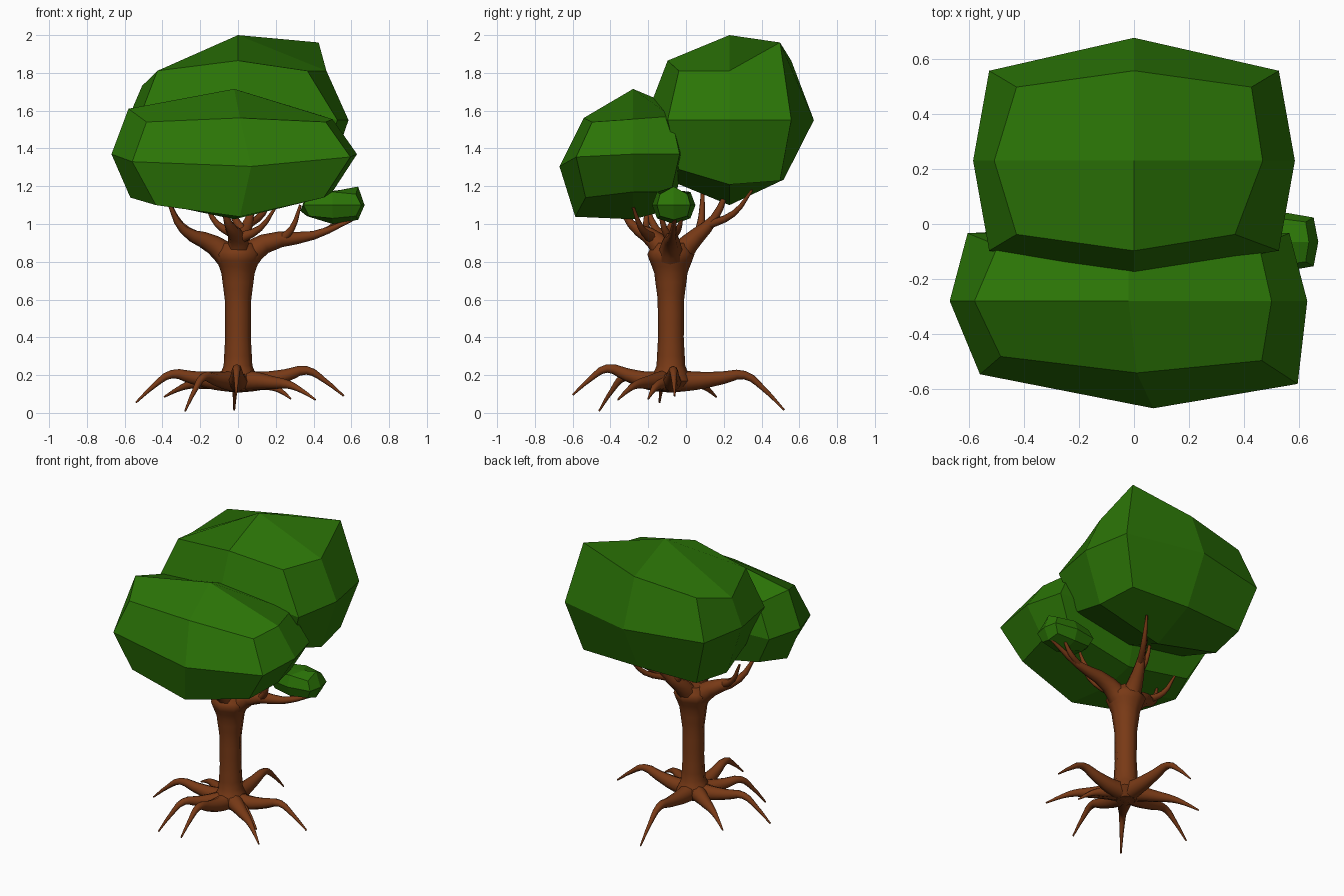
import bpy, bmesh, math
from mathutils import Vector

if "Cube" in bpy.data.objects:
    bpy.data.objects.remove(bpy.data.objects["Cube"])


def material(name, rgb):
    m = bpy.data.materials.new(name)
    m.diffuse_color = (*rgb, 1)
    m.use_nodes = True
    m.node_tree.nodes["Principled BSDF"].inputs["Base Color"].default_value = m.diffuse_color
    return m


BARK = material("bark", (0.19, 0.042, 0.008))
LEAF = material("leaf", (0.024, 0.175, 0.002))
FOOT = Vector((0, -0.08, 0.17))
FORK = Vector((0, -0.08, 0.78))


def add_object(name, mesh, mat, smooth):
    mesh.materials.clear()
    mesh.materials.append(mat)
    for p in mesh.polygons:
        p.use_smooth = smooth
    if smooth:
        mesh.set_sharp_from_angle(angle=math.radians(50))
    ob = bpy.data.objects.new(name, mesh)
    bpy.context.collection.objects.link(ob)
    return ob


def limbs(name, paths):
    """Eight-sided tapered tubes; each path is a list of (point, radius)."""
    cu = bpy.data.curves.new(name + "_path", 'CURVE')
    cu.dimensions = '3D'
    cu.bevel_depth = 1.0
    cu.bevel_resolution = 2
    cu.use_fill_caps = True
    for path in paths:
        sp = cu.splines.new('BEZIER')
        sp.resolution_u = 3
        sp.bezier_points.add(len(path) - 1)
        for bp, (co, r) in zip(sp.bezier_points, path):
            bp.co = co
            bp.radius = r
            bp.handle_left_type = bp.handle_right_type = 'AUTO'
    tmp = bpy.data.objects.new(name + "_tmp", cu)
    bpy.context.collection.objects.link(tmp)
    dg = bpy.context.evaluated_depsgraph_get()
    mesh = bpy.data.meshes.new_from_object(tmp.evaluated_get(dg))
    bpy.data.objects.remove(tmp)
    return add_object(name, mesh, BARK, True)


def root(x, y, z, peak):
    """Root that arches from the foot over its peak down to the tip."""
    steps = (0, 0.22, 0.45, 0.65, 0.82, 1)
    heights = (0.17, 0.17, (peak + 0.17) / 2, peak, peak * 0.6 + z * 0.4, z)
    path = []
    for t, h in zip(steps, heights):
        p = FOOT.lerp(Vector((x, y, z)), t)
        p.z = h
        path.append((p, 0.058 * (1 - t) ** 1.15 + 0.005))
    return path


def leaf_clump(name, centre, half, moved):
    """Twice-split cube rounded to the half sizes; moved shifts single corners."""
    pull = {(1, 1, 0): (0.9, 0.77, 0), (1, 0, 1): (0.8, 0, 0.58),
            (0, 1, 1): (0, 0.77, 0.7), (1, 1, 1): (0.73, 0.63, 0.58)}
    bm = bmesh.new()
    bmesh.ops.create_cube(bm, size=2)
    bmesh.ops.subdivide_edges(bm, edges=bm.edges[:], cuts=1, use_grid_fill=True)
    for v in bm.verts:
        key = tuple(round(c) for c in v.co)
        f = pull.get(tuple(abs(k) for k in key), (1, 1, 1))
        shift = moved.get(key, (0, 0, 0))
        v.co = [c + k * h * s + d for c, k, h, s, d in zip(centre, key, half, f, shift)]
    bmesh.ops.recalc_face_normals(bm, faces=bm.faces[:])
    me = bpy.data.meshes.new(name)
    bm.to_mesh(me)
    bm.free()
    return add_object(name, me, LEAF, False)


# Trunk, flared at the foot and the fork
profile = [(0.115, 0.06), (0.17, 0.11), (0.25, 0.076), (0.4, 0.068),
           (0.6, 0.07), (0.74, 0.088), (0.84, 0.125), (0.90, 0.09)]
limbs("trunk", [[((0, FOOT.y, z), r) for z, r in profile]])

# Roots: tip position and height of the arch
limbs("roots", [root(*r) for r in (
    (-0.54, -0.14, 0.055, 0.205), (-0.01, -0.60, 0.095, 0.235),
    (-0.28, -0.46, 0.01, 0.19), (0.41, -0.36, 0.07, 0.15),
    (0.28, -0.20, 0.075, 0.14), (0.56, -0.06, 0.09, 0.225),
    (-0.39, 0.16, 0.085, 0.15), (-0.02, 0.52, 0.015, 0.20))])

# Branches: main limbs (shoulder, elbow, tip) with twigs (start along limb, tip)
branches = []
for limb, twigs in (
        (((0.14, -0.08, 0.895), (0.40, -0.07, 0.94), (0.62, -0.06, 1.03)),
         [(0.3, (0.33, -0.14, 1.10)), (0.9, (0.55, -0.02, 1.04))]),
        (((-0.13, -0.09, 0.89), (-0.29, -0.16, 0.97), (-0.37, -0.22, 1.12)),
         [(0.4, (-0.37, -0.05, 1.13))]),
        (((0.01, 0.02, 0.90), (0.06, 0.15, 1.03), (0.08, 0.23, 1.21)),
         [(0.4, (-0.06, 0.09, 1.22)), (0.7, (0.19, 0.35, 1.18))]),
        (((0.0, -0.16, 0.91), (-0.05, -0.29, 1.0), (-0.08, -0.35, 1.11)),
         [(0.1, (0.20, -0.28, 1.09)), (0.4, (-0.17, -0.21, 1.10))])):
    shoulder, elbow, tip = map(Vector, limb)
    branches.append([(FORK, 0.08), (shoulder, 0.052), (elbow, 0.023), (tip, 0.008)])
    for t, twig in twigs:
        start, end = shoulder.lerp(elbow, t), Vector(twig)
        mid = start.lerp(end, 0.6)
        mid.z = start.z * 0.65 + end.z * 0.35
        branches.append([(start, 0.034 - 0.016 * t), (mid, 0.017), (end, 0.007)])
limbs("branches", branches)

# Back crown, the tall one, with a raised rear corner
leaf_clump("back_crown", (0, 0.23, 1.55), (0.585, 0.425, 0.45), {
    (1, 1, 1): (0, 0, 0.15), (0, -1, 0): (0, 0.015, 0.10), (1, -1, 1): (-0.06, 0, 0),
    (0, 1, 0): (0, 0.022, 0), (-1, 0, 1): (-0.04, 0, -0.08),
    (0, 1, -1): (0, -0.04, 0), (1, 0, -1): (0, 0, -0.08), (-1, 0, -1): (0, 0, -0.08),
    (1, 1, -1): (0, 0, -0.06), (-1, 1, -1): (0, 0, -0.06)})

# Front crown, wide and low, bulging to the front
leaf_clump("front_crown", (-0.02, -0.28, 1.37), (0.65, 0.32, 0.345), {
    (0, -1, 0): (0.09, -0.07, -0.065), (0, -1, 1): (0.03, -0.015, -0.05),
    (0, -1, -1): (0.03, -0.06, -0.09), (1, -1, 0): (0.03, -0.055, -0.015),
    (-1, -1, 0): (0.045, -0.02, -0.04), (1, -1, 1): (0.01, -0.015, -0.03),
    (-1, -1, 1): (0.01, 0, -0.03), (1, 0, 1): (0, 0, -0.015),
    (-1, 0, 1): (-0.04, 0, 0.04), (-1, -1, -1): (0.06, -0.04, -0.07),
    (0, 1, 0): (0, -0.04, 0), (0, 1, -1): (0, -0.04, -0.05),
    (1, -1, -1): (0, -0.05, -0.03), (-1, 0, -1): (-0.03, 0, -0.03)})

# Small leaf clump on the right branch
leaf_clump("small_clump", (0.50, -0.065, 1.10), (0.17, 0.115, 0.10), {
    (-1, 0, 0): (0, 0, -0.03), (1, 0, 1): (0, 0, 0.04),
    (0, 0, 1): (0.04, 0, -0.02), (1, 0, -1): (0, 0, -0.02)})
